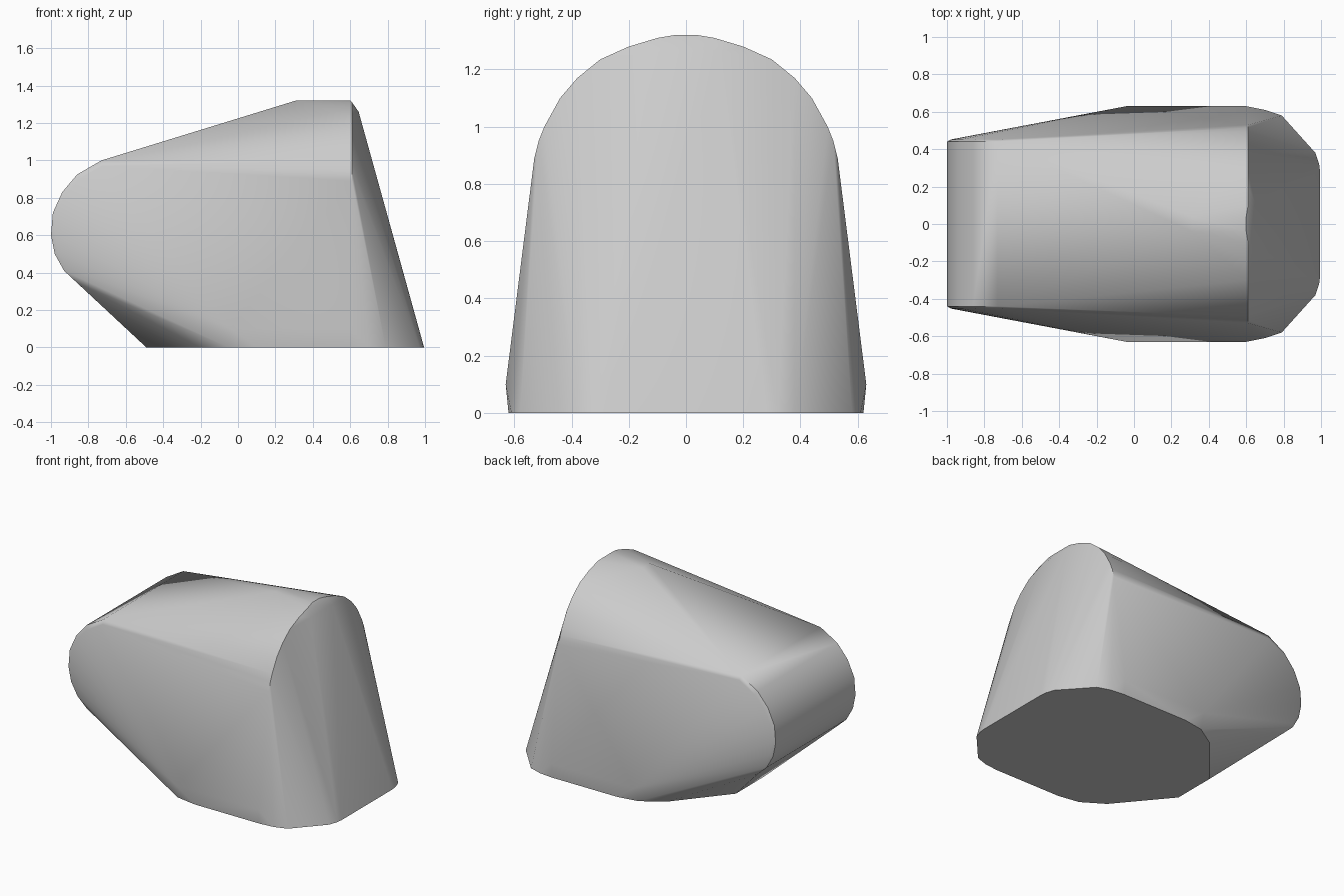
import bpy, bmesh, math

cube = bpy.data.objects.get("Cube")
if cube:
    bpy.data.objects.remove(cube, do_unlink=True)

# single plain colour
grey = bpy.data.materials.new("light_grey")
grey.use_nodes = True
colour = (0.6, 0.6, 0.6, 1)
grey.diffuse_color = colour
grey.node_tree.nodes["Principled BSDF"].inputs["Base Color"].default_value = colour

# floor outline (x, half width)
base = [(-.49, .15), (-.2, .5), (-.05, .595), (.1, .62), (.6, .62),
        (.7, .61), (.79, .58), (.97, .38), (.99, .32), (.995, .28)]
# widest line just above the floor
waist = [(-.04, .63), (.6, .63)]
# rounded nose profile (x, z)
nose = [(-.73, 1.0), (-.86, .925), (-.94, .83), (-.99, .72), (-1, .6),
        (-.98, .5), (-.93, .41), (-.86, .345)]
# rear arch (half width, z)
arch = [(.1, 1.31), (.2, 1.28), (.3, 1.235), (.38, 1.17), (.44, 1.1),
        (.495, 1.0), (.515, .95), (.53, .89)]

half = [(x, y, 0) for x, y in base]
half += [(x, y, .1) for x, y in waist]
half += [(x, .44, z) for x, z in nose]
# nose rim, slightly smaller and further out
half += [(-.7 + (x + .7) * .93, .452, .62 + (z - .62) * .92) for x, z in nose]
half += [(.61, y, z) for y, z in arch]
# crown ridge and bevel behind it
half += [(.31, .04, 1.32), (.6, .04, 1.32), (.645, .12, 1.26)]

bm = bmesh.new()
for x, y, z in half:
    for side in (-1, 1):
        bm.verts.new((x, y * side, z))
hull = bmesh.ops.convex_hull(bm, input=bm.verts)
unused = {v for v in hull["geom_interior"] + hull["geom_unused"]
          if isinstance(v, bmesh.types.BMVert)}
bmesh.ops.delete(bm, geom=list(unused), context='VERTS')
bmesh.ops.dissolve_limit(bm, angle_limit=math.radians(.5),
                         verts=bm.verts, edges=bm.edges)
bmesh.ops.recalc_face_normals(bm, faces=bm.faces)
mesh = bpy.data.meshes.new("wedge_body")
bm.to_mesh(mesh)
bm.free()
mesh.materials.append(grey)

body = bpy.data.objects.new("wedge_body", mesh)
bpy.context.collection.objects.link(body)
bpy.ops.object.select_all(action='DESELECT')
body.select_set(True)
bpy.context.view_layer.objects.active = body
bpy.ops.object.shade_smooth_by_angle(angle=math.radians(35))
